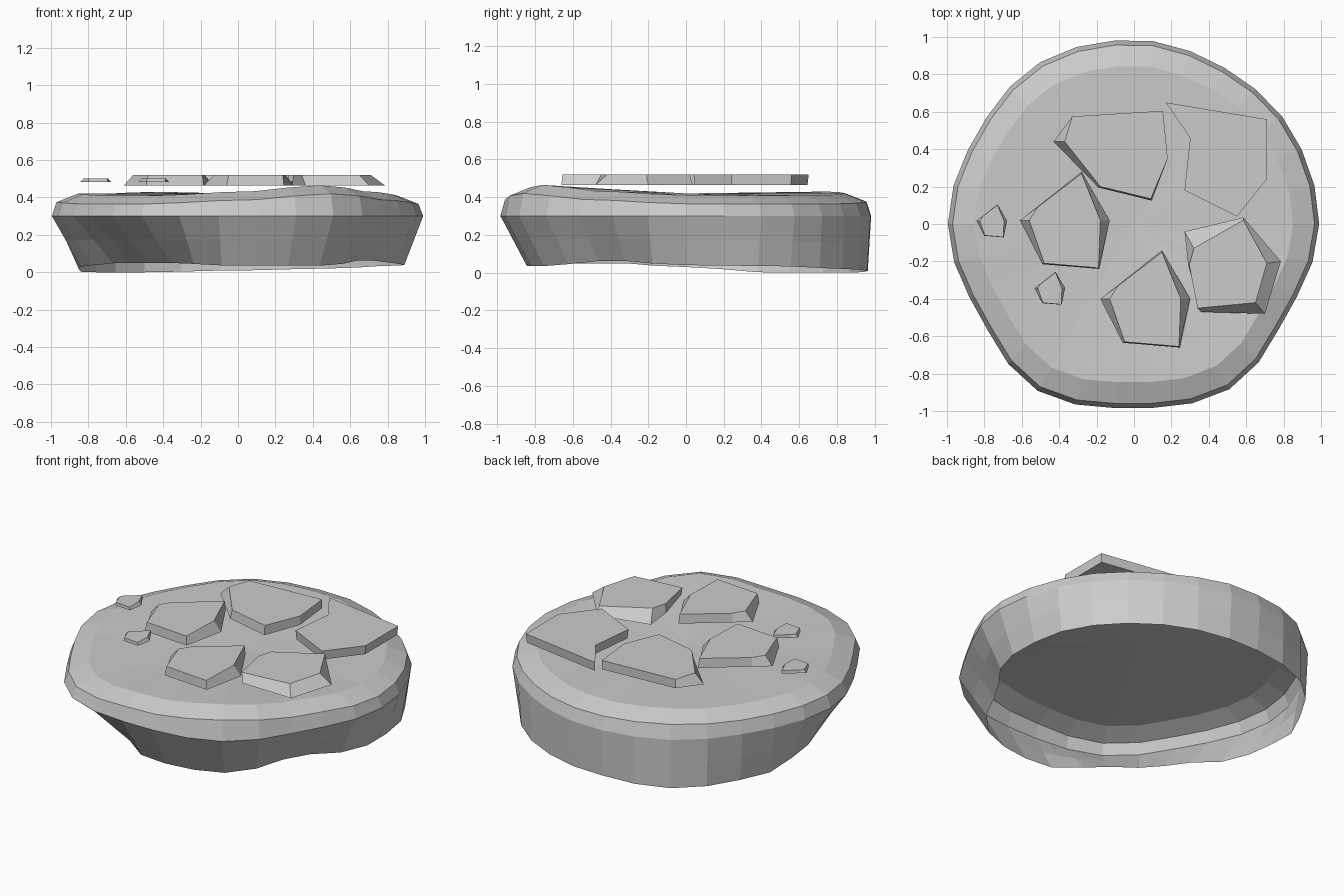
import bpy, bmesh, math
from mathutils import Vector

default = bpy.data.objects.get("Cube")
if default:
    bpy.data.objects.remove(default, do_unlink=True)

# One stone colour for everything
stone = bpy.data.materials.new("stone_grey")
stone.use_nodes = True
stone.diffuse_color = (0.6, 0.6, 0.6, 1)
stone.node_tree.nodes["Principled BSDF"].inputs["Base Color"].default_value = stone.diffuse_color


def finish(name, bm):
    """Turn a bmesh into a flat shaded stone object."""
    bmesh.ops.recalc_face_normals(bm, faces=bm.faces[:])
    mesh = bpy.data.meshes.new(name)
    bm.to_mesh(mesh)
    bm.free()
    mesh.materials.append(stone)
    obj = bpy.data.objects.new(name, mesh)
    bpy.context.collection.objects.link(obj)
    return obj


def around(values, turn):
    """Smoothly read evenly spaced values around a full circle."""
    count = len(values)
    place = turn * count
    index = int(place)
    blend = (1 - math.cos((place - index) * math.pi)) / 2
    first = values[index % count]
    second = values[(index + 1) % count]
    return first + (second - first) * blend


def bridge(bm, lower, upper):
    """Join two loops of vertices with quads."""
    count = len(lower)
    for i in range(count):
        j = (i + 1) % count
        bm.faces.new((lower[i], lower[j], upper[j], upper[i]))


# Boulder outline, sampled every thirty degrees starting at +x
rim_radius = [.99, .98, .965, .985, 1, .97, .995, .96, 1.03, .985, 1.02, .95]
foot_radius = [.89, .94, .96, .965, 1, .93, .84, .72, .72, .845, .87, .78]
foot_height = [.04, .035, .02, .01, 0, 0, .03, .05, .05, .035, .035, .065]
top_height = [.41, .41, .41, .42, .43, .42, .42, .41, .41, .43, .465, .43]


def boulder_profile(turn):
    """Radius and height from the open foot up to the inner top."""
    rim = around(rim_radius, turn)
    foot = around(foot_radius, turn)
    base = around(foot_height, turn)
    top = around(top_height, turn)
    wide = 0.3
    return [
        (foot, base),
        ((foot + rim) / 2, (base + wide) / 2),
        (rim, wide),
        (rim * 0.975, top - 0.045),
        (rim * 0.86, top),
        (rim * 0.45, (top + 0.42) / 2),
    ]


# Boulder: a faceted shell, open underneath
SIDES = 30
bm = bmesh.new()
columns = []
for i in range(SIDES):
    angle = math.tau * i / SIDES
    columns.append([bm.verts.new((r * math.cos(angle), r * math.sin(angle), z))
                    for r, z in boulder_profile(i / SIDES)])
loops = list(zip(*columns))
for lower, upper in zip(loops, loops[1:]):
    bridge(bm, lower, upper)
centre = bm.verts.new((0, 0, 0.42))
for i in range(SIDES):
    bm.faces.new((loops[-1][i], loops[-1][(i + 1) % SIDES], centre))
finish("boulder", bm)


def slab(name, base, top, size=1, spot=(0, 0), middle=0.4925):
    """Thin stone plate with its own base and top outline."""
    bm = bmesh.new()
    half = 0.0275 * size
    rings = []
    for outline, z in ((base, middle - half), (top, middle + half)):
        rings.append([bm.verts.new((x * size + spot[0], y * size + spot[1], z))
                      for x, y in outline])
        bm.faces.new(rings[-1])
    bridge(bm, *rings)
    finish(name, bm)


# Pointed slab shape, reused large and small
point_base = [(.09, .28), (.24, .02), (.185, -.24), (-.12, -.215), (-.24, .02), (-.15, .09)]
point_top = [(.09, .27), (.19, .02), (.18, -.235), (-.11, -.21), (-.19, .02), (-.145, .09)]
slab("left_slab", point_base, point_top, spot=(-.37, 0))
slab("front_slab", point_base, point_top, spot=(.06, -.42))
slab("small_outer_slab", point_base, point_top, 0.34, (-.76, .01))
slab("small_inner_slab", point_base, point_top, 0.34, (-.45, -.35))

# Back slab with one long sloping corner
back_base = [(-.33, .575), (.155, .605), (.18, .35), (.095, .125), (-.19, .195), (-.43, .44)]
back_top = back_base[:3] + [(.09, .135), (-.18, .2), (-.37, .44)]
slab("back_slab", back_base, back_top)

# Corner slab, slightly undercut
corner_top = [(.17, .65), (.71, .56), (.71, .24), (.55, .04), (.27, .18), (.3, .46)]
middle = sum((Vector(p) for p in corner_top), Vector((0, 0))) / len(corner_top)
corner_base = [middle.lerp(Vector(p), 0.98) for p in corner_top]
slab("corner_slab", corner_base, corner_top)

# Bevelled slab near the front left
bevel_base = [(.27, -.04), (.585, .035), (.785, -.2), (.7, -.48), (.36, -.47), (.29, -.22)]
bevel_top = [(.32, -.13), (.585, .02), (.71, -.21), (.65, -.42), (.34, -.45), (.295, -.22)]
slab("bevelled_slab", bevel_base, bevel_top)
